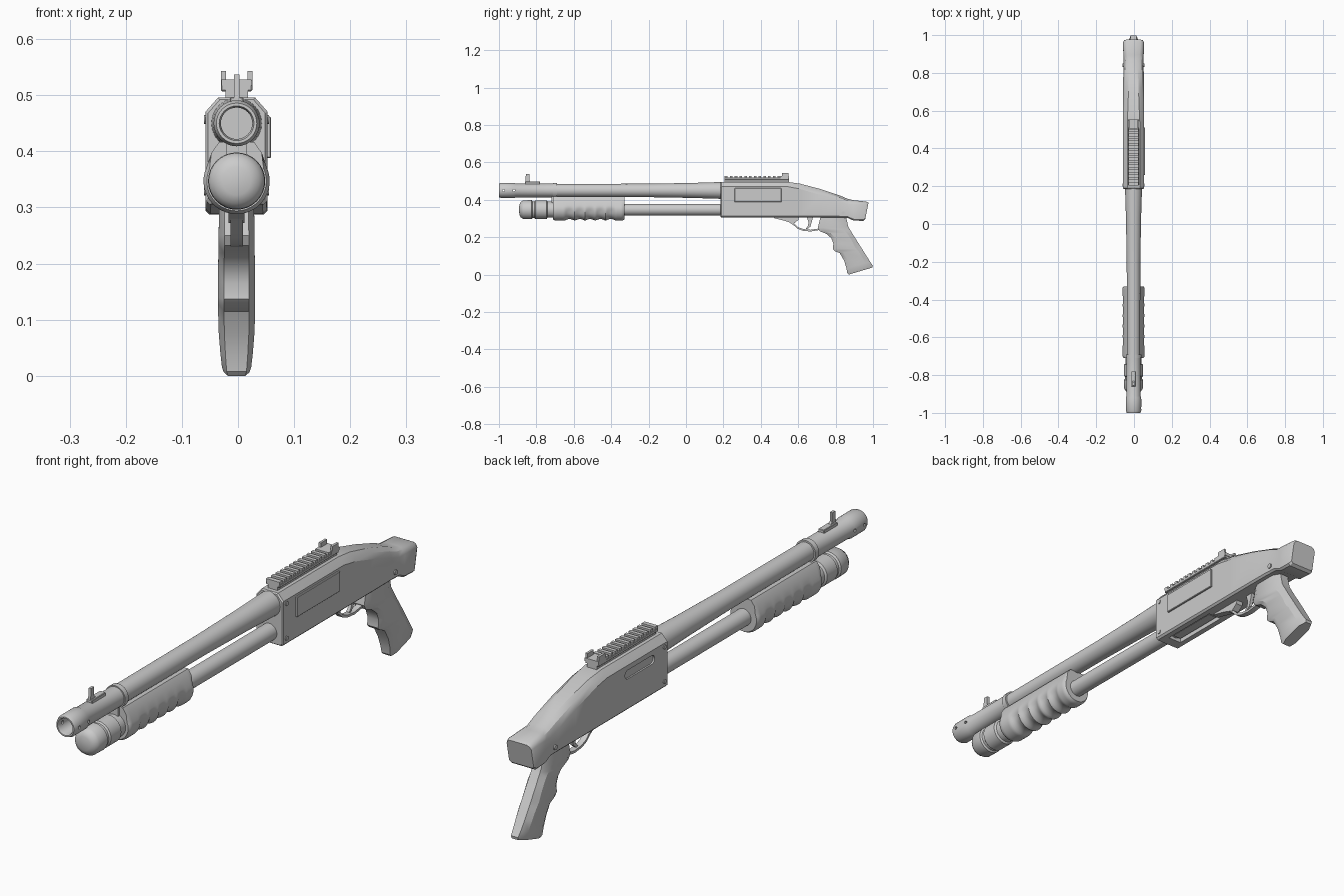
import bpy, bmesh, math
from math import sin, cos, pi, radians

X0 = -0.0025          # body centre line (the port cover sticks out on one side)
BARREL_Z, TUBE_Z = 0.45, 0.347

metal = bpy.data.materials.new("grey")
metal.diffuse_color = (0.6, 0.6, 0.6, 1)


def finish(name, bm, angle=35, bevel=0):
    """Turn a bmesh into a named, shaded object."""
    bmesh.ops.remove_doubles(bm, verts=bm.verts, dist=1e-5)
    if bevel:
        bmesh.ops.bevel(bm, geom=list(bm.edges), offset=bevel, segments=1, affect='EDGES')
    bmesh.ops.recalc_face_normals(bm, faces=bm.faces)
    me = bpy.data.meshes.new(name)
    bm.to_mesh(me)
    bm.free()
    me.materials.append(metal)
    ob = bpy.data.objects.new(name, me)
    ob.location.x = X0
    bpy.context.collection.objects.link(ob)
    smooth(ob, angle)
    return ob


def smooth(ob, angle=35):
    bpy.ops.object.select_all(action='DESELECT')
    bpy.context.view_layer.objects.active = ob
    ob.select_set(True)
    bpy.ops.object.shade_smooth_by_angle(angle=radians(angle))


def loft(name, rings, caps=True, angle=35):
    """Skin a list of closed rings with equal point counts."""
    bm = bmesh.new()
    vs = [[bm.verts.new(p) for p in ring] for ring in rings]
    n = len(rings[0])
    for a, b in zip(vs, vs[1:]):
        for i in range(n):
            j = (i + 1) % n
            bm.faces.new((a[i], a[j], b[j], b[i]))
    if caps:
        bm.faces.new(vs[0])
        bm.faces.new(vs[-1])
    return finish(name, bm, angle)


def lathe(name, profile, z, n=32):
    """Revolve (y, radius) points about a lengthwise axis."""
    return loft(name, [[(r * cos(2 * pi * i / n), y, z + r * sin(2 * pi * i / n))
                        for i in range(n)] for y, r in profile], caps=False)


def box(name, x, y, z, bevel=0):
    bm = bmesh.new()
    bmesh.ops.create_cube(bm, size=1)
    for v in bm.verts:
        v.co = [lo + (c + 0.5) * (hi - lo) for c, (lo, hi) in zip(v.co, (x, y, z))]
    return finish(name, bm, bevel=bevel)


def plate(name, outline, x0, x1, bevel=0):
    """Extrude a (y, z) outline across x."""
    bm = bmesh.new()
    f = bm.faces.new([bm.verts.new((x0, y, z)) for y, z in outline])
    ext = bmesh.ops.extrude_face_region(bm, geom=[f])
    for v in ext['geom']:
        if isinstance(v, bmesh.types.BMVert):
            v.co.x = x1
    return finish(name, bm, bevel=bevel)


def disc(y, z, r, n=16):
    return [(y + r * cos(2 * pi * i / n), z + r * sin(2 * pi * i / n)) for i in range(n)]


def cut(ob, cutter, angle=35):
    mod = ob.modifiers.new("cut", 'BOOLEAN')
    mod.operation, mod.solver, mod.object = 'DIFFERENCE', 'EXACT', cutter
    bpy.ops.object.select_all(action='DESELECT')
    bpy.context.view_layer.objects.active = ob
    ob.select_set(True)
    bpy.ops.object.modifier_apply(modifier=mod.name)
    bpy.data.objects.remove(cutter)
    smooth(ob, angle)


# Barrel with open bore and muzzle sleeve
barrel = lathe("barrel", [(-0.75, 0), (-0.75, 0.028), (-0.99, 0.028), (-1.0, 0.031), (-1.0, 0.036),
                          (-0.988, 0.041), (-0.92, 0.041), (-0.91, 0.037), (-0.71, 0.037),
                          (-0.71, 0.041), (-0.69, 0.041), (-0.69, 0.035), (-0.2, 0.036),
                          (0.03, 0.040), (0.19, 0.045), (0.25, 0.045), (0.25, 0)], BARREL_Z)
for y in (-0.975, -0.92):
    cut(barrel, plate("port_cutter", disc(y, BARREL_Z, 0.006, 8), -0.1, 0.1))

# Magazine tube, its ribbed cap and the band to the barrel
lathe("magazine_tube", [(-0.72, 0), (-0.72, 0.031), (0.25, 0.031), (0.25, 0)], TUBE_Z)
lathe("magazine_cap", [(-0.893, 0), (-0.891, 0.025), (-0.885, 0.040), (-0.876, 0.046), (-0.87, 0.050),
                       (-0.825, 0.051), (-0.82, 0.045), (-0.81, 0.045), (-0.805, 0.050),
                       (-0.745, 0.050), (-0.74, 0.043), (-0.70, 0.043), (-0.70, 0)], TUBE_Z)
plate("barrel_band", [(-0.72, 0.37), (-0.69, 0.37), (-0.69, 0.43), (-0.72, 0.43)], -0.018, 0.018)

# Sliding forend with finger grooves on its lower half
rings = []
for k in range(61):
    y = -0.71 + 0.38 * k / 60
    end = min(1, 0.9 + min(y + 0.71, -0.33 - y) / 0.1)
    phase = (y + 0.65) / 0.275 * 5
    dip = 0.009 * abs(sin(pi * phase)) if 0 < phase < 5 else 0
    ring = []
    for i in range(25):
        a = radians(-205 + 230 * i / 24)
        r = 0.059 * end - dip * min(1, max(0, 0.35 - sin(a)) * 2)
        ring.append((r * cos(a), y, TUBE_Z + r * sin(a)))
    ring += [(0.045, y, 0.397), (0.031, y, 0.417), (-0.031, y, 0.417), (-0.045, y, 0.397)]
    rings.append(ring)
loft("forend", rings, angle=40)

# Receiver lofted into the tail and flared butt:
# y, bottom, top, half width, top half width, chamfer height, bulge, slant
rings = []
for y, zb, zt, hw, cw, ch, k, s in [
        (0.185, 0.309, 0.492, 0.051, 0.030, 0.024, 0, 0), (0.19, 0.305, 0.496, 0.055, 0.033, 0.025, 0, 0),
        (0.54, 0.305, 0.496, 0.055, 0.033, 0.025, 0, 0), (0.61, 0.305, 0.486, 0.055, 0.030, 0.028, 0.002, 0),
        (0.72, 0.305, 0.457, 0.055, 0.026, 0.032, 0.004, 0), (0.82, 0.305, 0.424, 0.054, 0.024, 0.034, 0.005, 0),
        (0.865, 0.303, 0.405, 0.053, 0.025, 0.030, 0.004, 0), (0.895, 0.289, 0.398, 0.054, 0.032, 0.022, 0.003, 0),
        (0.965, 0.287, 0.390, 0.055, 0.038, 0.016, 0.002, 0.018),
        (0.976, 0.295, 0.384, 0.050, 0.034, 0.014, 0.002, 0.018)]:
    half = [(hw - 0.007, zb), (hw, zb + 0.007), (hw, zt - ch),
            ((hw + cw) / 2 + k, zt - ch / 2 + k), (cw, zt)]
    sec = half + [(-x, z) for x, z in reversed(half)]
    rings.append([(x, y - s * (zt - z) / (zt - zb), z) for x, z in sec])
receiver = loft("receiver", rings, angle=30)
# Loading opening underneath, and a long rounded slot on the left side
cut(receiver, box("loading_cutter", (-0.027, 0.027), (0.23, 0.46), (0.25, 0.325)), 30)
slot = [(c + 0.016 * cos(a), 0.437 + 0.016 * sin(a))
        for c, a0 in ((0.42, -90), (0.28, 90)) for a in [radians(a0 + 22.5 * i) for i in range(9)]]
cut(receiver, plate("slot_cutter", slot, -0.1, -0.049), 30)
box("shell_lifter", (-0.02, 0.02), (0.24, 0.45), (0.312, 0.33), 0.003)
box("ejection_cover", (0.05, 0.0615), (0.26, 0.51), (0.388, 0.462), 0.002)

# Cross pins on both sides
for y, z, r in ((0.207, 0.457, 0.008), (0.207, 0.33, 0.008), (0.84, 0.33, 0.009)):
    plate("cross_pin", disc(y, z, r), -0.058, 0.058)

# Top rail with cross teeth
box("rail_foot", (-0.020, 0.020), (0.205, 0.55), (0.49, 0.512))
box("rail_top", (-0.028, 0.028), (0.205, 0.55), (0.507, 0.519), 0.002)
for i in range(11):
    y = 0.235 + i * 0.0255
    box("rail_tooth", (-0.027, 0.027), (y, y + 0.014), (0.517, 0.528))
box("rail_front_stop", (-0.027, 0.027), (0.205, 0.222), (0.517, 0.528))

# Rear sight with two ears
box("rear_sight_base", (-0.028, 0.028), (0.505, 0.552), (0.515, 0.527))
for s in (-1, 1):
    x = sorted((s * 0.019, s * 0.028))
    box("rear_sight_ear", x, (0.512, 0.548), (0.52, 0.543))

# Front sight
box("front_sight_base", (-0.012, 0.012), (-0.86, -0.78), (0.478, 0.497), 0.002)
plate("front_sight_post", [(-0.86, 0.49), (-0.825, 0.49), (-0.838, 0.505), (-0.838, 0.537),
                           (-0.856, 0.537)], -0.005, 0.005)

# Trigger guard: solid wedge in front, then a swept strap
plate("guard_wedge", [(0.47, 0.31), (0.47, 0.302), (0.53, 0.287), (0.575, 0.272), (0.60, 0.292),
                      (0.605, 0.31)], -0.014, 0.014)
path = [(0.555, 0.283), (0.578, 0.268), (0.597, 0.250), (0.625, 0.239), (0.665, 0.235),
        (0.705, 0.241), (0.728, 0.256), (0.745, 0.285)]
rings = []
for i, (y, z) in enumerate(path):
    (ya, za), (yb, zb) = path[max(i - 1, 0)], path[min(i + 1, len(path) - 1)]
    d = math.hypot(yb - ya, zb - za)
    ny, nz = -(zb - za) / d * 0.0045, (yb - ya) / d * 0.0045
    rings.append([(-0.011, y - ny, z - nz), (0.011, y - ny, z - nz),
                  (0.011, y + ny, z + nz), (-0.011, y + ny, z + nz)])
loft("trigger_guard", rings)
plate("trigger", [(0.645, 0.31), (0.655, 0.28), (0.652, 0.26), (0.64, 0.246), (0.648, 0.243),
                  (0.665, 0.256), (0.672, 0.28), (0.68, 0.31)], -0.006, 0.006)

# Pistol grip: front point, back point, half width per section
rings = []
for fy, fz, by, bz, hw in [
        (0.72, 0.312, 0.855, 0.312, 0.031), (0.705, 0.25, 0.868, 0.255, 0.032),
        (0.715, 0.232, 0.877, 0.24, 0.032), (0.75, 0.218, 0.888, 0.222, 0.032),
        (0.777, 0.195, 0.900, 0.202, 0.033), (0.788, 0.165, 0.917, 0.176, 0.033),
        (0.785, 0.137, 0.932, 0.152, 0.033), (0.797, 0.125, 0.940, 0.14, 0.033),
        (0.822, 0.115, 0.946, 0.13, 0.033), (0.845, 0.075, 0.966, 0.098, 0.032),
        (0.858, 0.035, 0.985, 0.068, 0.029), (0.862, 0.008, 0.999, 0.048, 0.026),
        (0.870, 0.0, 0.997, 0.038, 0.023)]:
    side = [(0, 0.68), (0.17, 1), (0.8, 1), (1, 0.55)]
    sec = side + [(t, -w) for t, w in reversed(side)]
    rings.append([(w * hw, fy + t * (by - fy), fz + t * (bz - fz)) for t, w in sec])
loft("pistol_grip", rings, angle=30)
